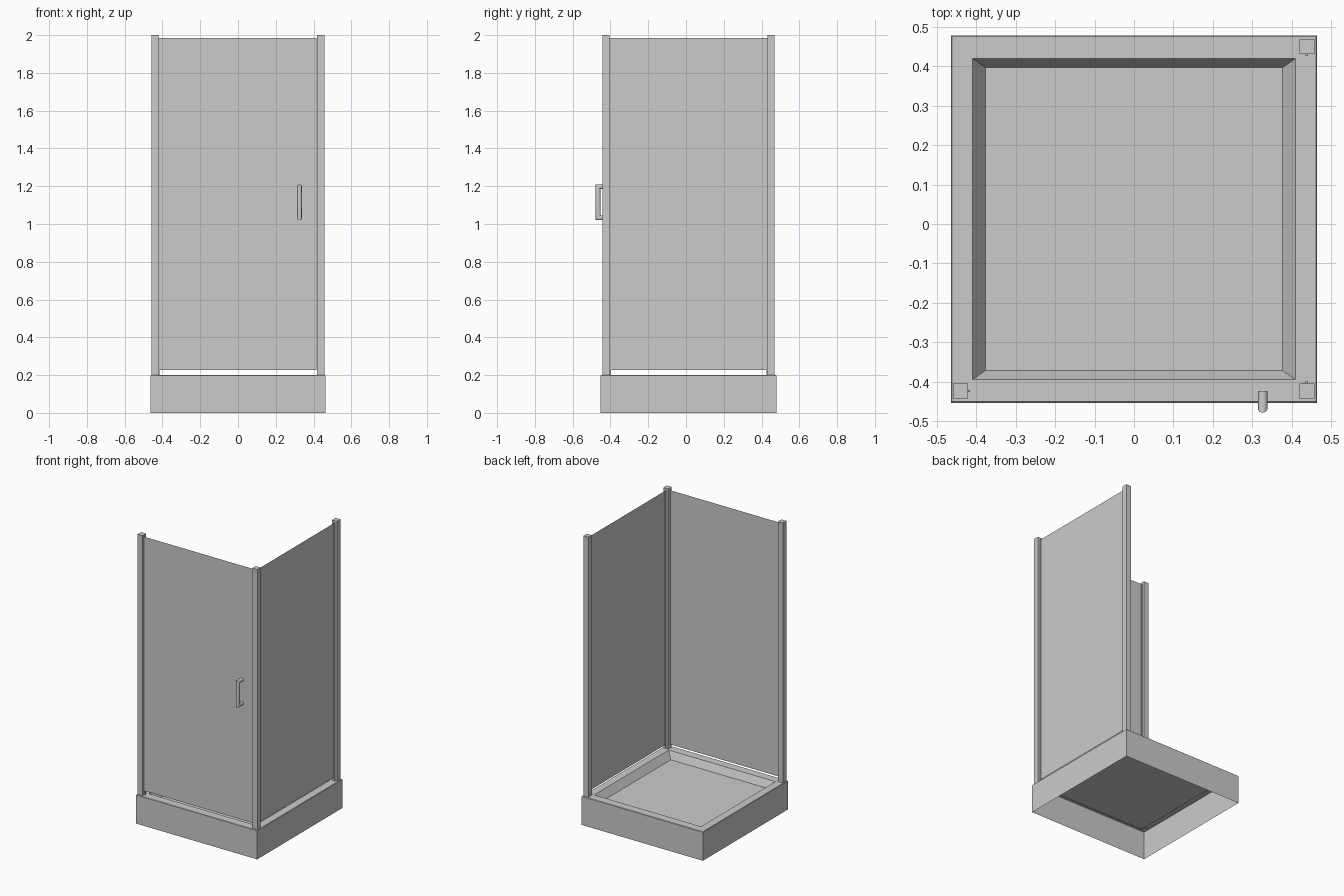
import bpy, bmesh, math

if "Cube" in bpy.data.objects:
    bpy.data.objects.remove(bpy.data.objects["Cube"])

def finish(name, bm, smooth=False, recalc=True):
    if recalc:
        bmesh.ops.recalc_face_normals(bm, faces=bm.faces)
    me = bpy.data.meshes.new(name)
    bm.to_mesh(me)
    bm.free()
    ob = bpy.data.objects.new(name, me)
    bpy.context.collection.objects.link(ob)
    if smooth:
        bpy.context.view_layer.objects.active = ob
        ob.select_set(True)
        bpy.ops.object.shade_smooth_by_angle(angle=math.radians(35))
        ob.select_set(False)
    return ob

def loft(bm, rings):
    """Join closed vertex rings with quads."""
    for a, b in zip(rings, rings[1:]):
        n = len(a)
        for i in range(n):
            j = (i + 1) % n
            bm.faces.new((a[i], a[j], b[j], b[i]))

def box(name, x0, x1, y0, y1, z0, z1):
    bm = bmesh.new()
    bmesh.ops.create_cube(bm, size=1)
    for v in bm.verts:
        v.co = ((x0 + x1) / 2 + v.co.x * (x1 - x0),
                (y0 + y1) / 2 + v.co.y * (y1 - y0),
                (z0 + z1) / 2 + v.co.z * (z1 - z0))
    return finish(name, bm)

def sheet(name, p, q, z0, z1):
    bm = bmesh.new()
    bm.faces.new([bm.verts.new(c) for c in
                  ((*p, z0), (*q, z0), (*q, z1), (*p, z1))])
    return finish(name, bm, recalc=False)

# Shower tray: open-bottomed shell with a shallow sloped basin
YC = 0.0125
bm = bmesh.new()
rings = []
for hx, hy, z in ((0.464, 0.4655, 0), (0.464, 0.4655, 0.197), (0.461, 0.4625, 0.2),
                  (0.409, 0.4065, 0.2), (0.376, 0.3835, 0.15)):
    rings.append([bm.verts.new((sx * hx, YC + sy * hy, z))
                  for sx, sy in ((-1, -1), (1, -1), (1, 1), (-1, 1))])
loft(bm, rings)
bm.faces.new(rings[-1])
bm.normal_update()
finish("shower_tray", bm, recalc=False)

# Corner posts
PX, FY, BY, H = 0.438, -0.423, 0.45, 0.019
for name, x, y in (("front_left_post", -PX - 0.002, FY),
                   ("front_right_post", PX, FY),
                   ("back_right_post", PX, BY)):
    box(name, x - H, x + H, y - H, y + H, 0.197, 2.0)

# Narrow glazing strips on the posts
S, L = 0.003, 0.006
box("door_hinge_strip", -PX - 0.002 + H, -PX - 0.002 + H + L, FY - S, FY + S, 0.2, 1.985)
box("front_side_strip", PX - S, PX + S, FY + H, FY + H + L, 0.2, 1.985)
box("back_side_strip", PX - S, PX + S, BY - H - L, BY - H, 0.2, 1.985)

# Thin glass panels
sheet("glass_door", (-0.42, FY), (0.416, FY), 0.226, 1.985)
sheet("side_glass", (PX, FY + H), (PX, BY - H), 0.226, 1.985)

# Door handle: mitred round bar
R, N, HX, BARY = 0.0125, 24, 0.326, -0.4655
bm = bmesh.new()
rings = []
for y, ky, z, kz in ((FY, 0, 1.0325, 1), (BARY, 1, 1.0325, 1),
                     (BARY, 1, 1.1975, -1), (FY, 0, 1.1975, -1)):
    ring = []
    for i in range(N):
        a = 2 * math.pi * i / N
        s = R * math.sin(a)
        ring.append(bm.verts.new((HX + R * math.cos(a), y + ky * s, z + kz * s)))
    rings.append(ring)
loft(bm, rings)
bm.faces.new(rings[0])
bm.faces.new(rings[-1])
finish("door_handle", bm, smooth=True)
